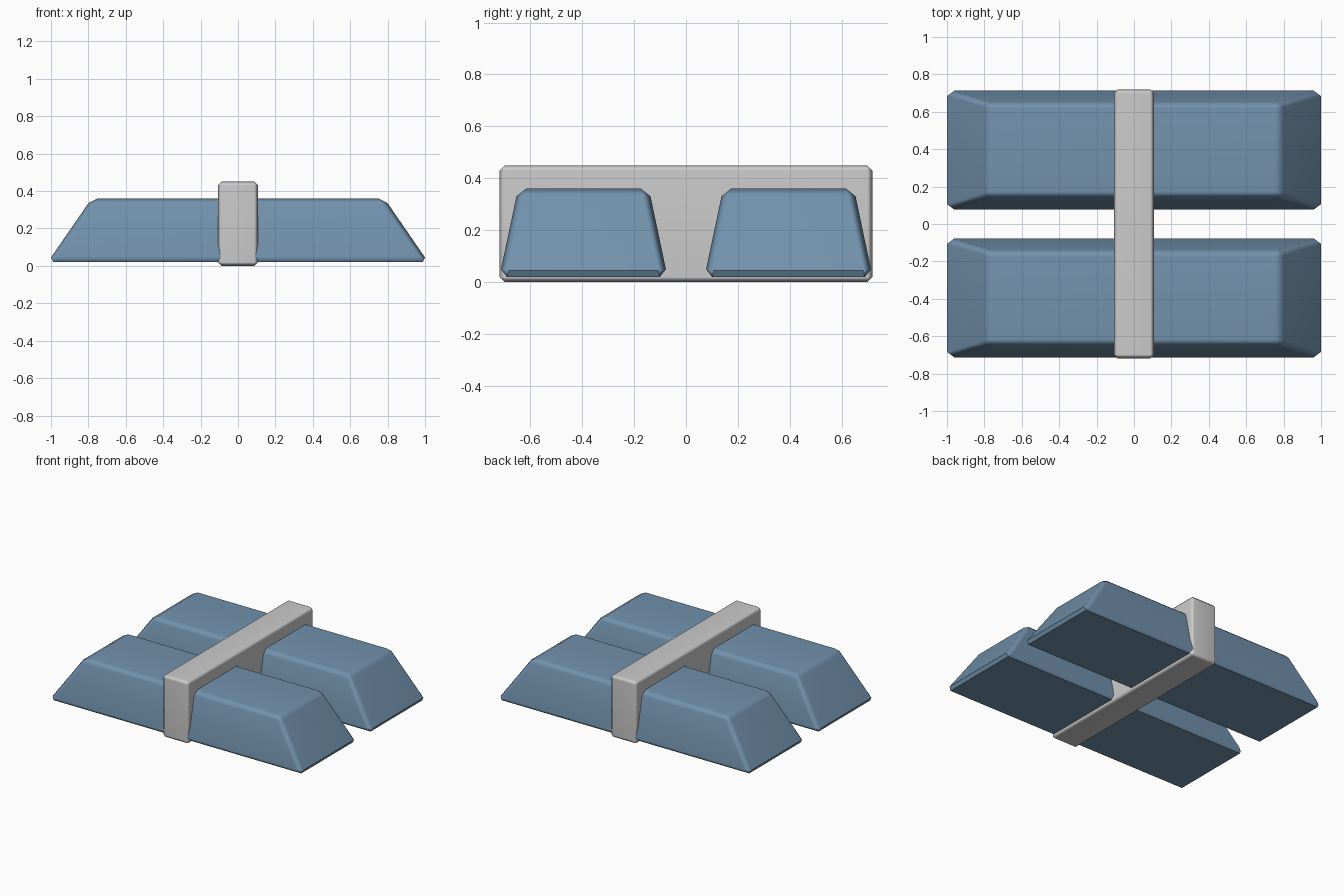
import bpy, bmesh, math

if "Cube" in bpy.data.objects:
    bpy.data.objects.remove(bpy.data.objects["Cube"])


def tapered_block(name, y, z0, z1, bottom, top, bevel, material=None):
    """Box with separate bottom/top half sizes and chamfered edges."""
    bm = bmesh.new()
    bmesh.ops.create_cube(bm, size=2)
    for v in bm.verts:
        half, z = (top, z1) if v.co.z > 0 else (bottom, z0)
        v.co = (v.co.x * half[0], y + v.co.y * half[1], z)
    bmesh.ops.bevel(bm, geom=bm.edges[:], offset=bevel, offset_type='OFFSET',
                    segments=1, profile=0.5, affect='EDGES')
    bmesh.ops.recalc_face_normals(bm, faces=bm.faces[:])
    mesh = bpy.data.meshes.new(name)
    bm.to_mesh(mesh)
    bm.free()
    obj = bpy.data.objects.new(name, mesh)
    bpy.context.collection.objects.link(obj)
    if material:
        mesh.materials.append(material)

    # soft chamfers, flat main faces
    bpy.ops.object.select_all(action='DESELECT')
    obj.select_set(True)
    bpy.context.view_layer.objects.active = obj
    bpy.ops.object.shade_smooth_by_angle(angle=math.radians(50))
    mod = obj.modifiers.new("weighted_normals", 'WEIGHTED_NORMAL')
    mod.keep_sharp = True
    return obj


blue = bpy.data.materials.new("blue_metal")
blue.diffuse_color = (0.17, 0.29, 0.42, 1)
blue.use_nodes = True
blue.node_tree.nodes["Principled BSDF"].inputs["Base Color"].default_value = blue.diffuse_color

# Two tapered ingots side by side
for side, label in ((-1, "front"), (1, "back")):
    tapered_block(label + "_ingot", side * 0.395, 0.02, 0.36,
                  (1.017, 0.324), (0.783, 0.252), 0.03, blue)

# Band wrapped around both ingots
tapered_block("binding_band", 0, 0, 0.45,
              (0.107, 0.718), (0.107, 0.718), 0.02)
